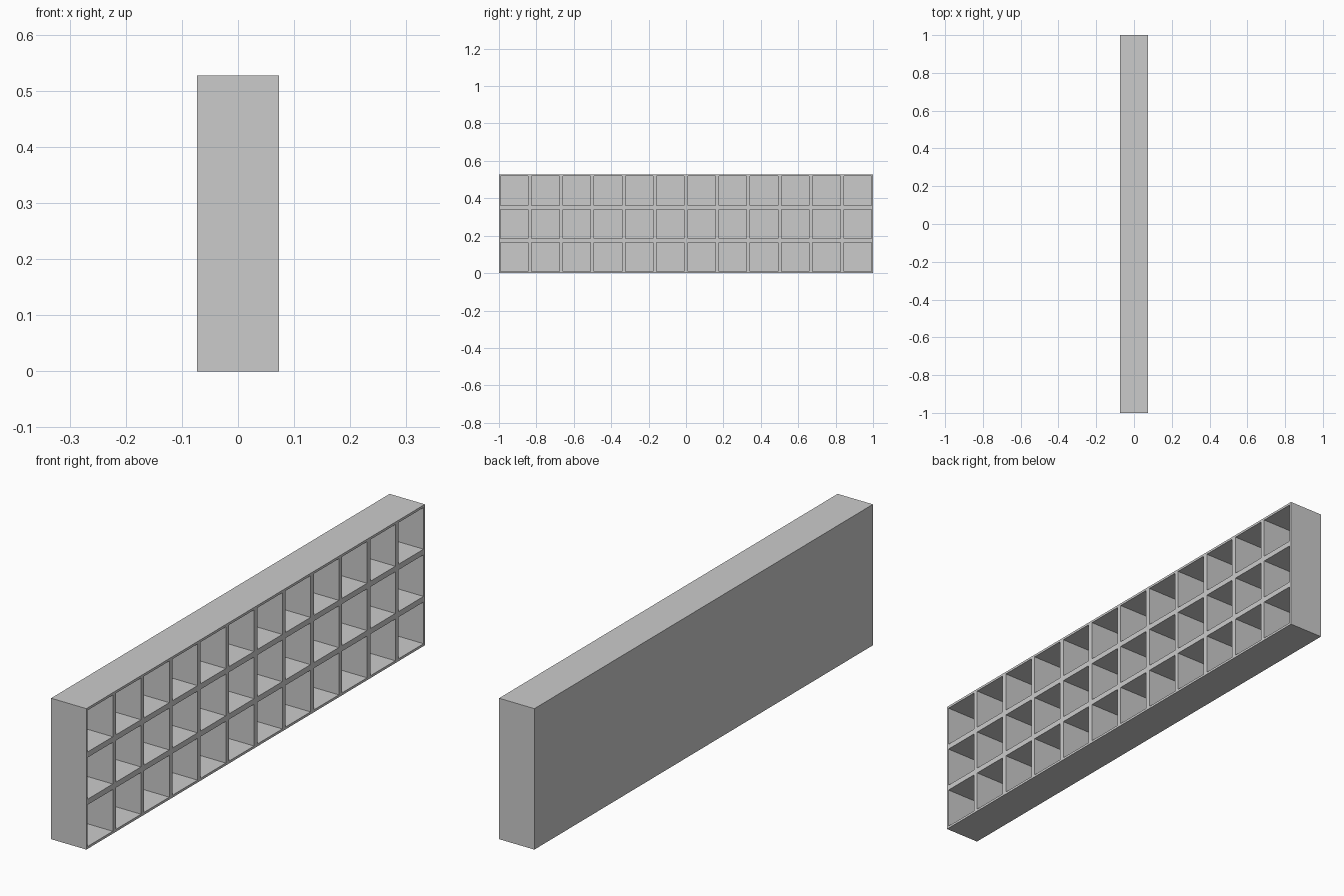
import bpy, bmesh
from mathutils import Vector

if "Cube" in bpy.data.objects:
    bpy.data.objects.remove(bpy.data.objects["Cube"])

DEPTH, LENGTH, HEIGHT = 0.146, 2.0, 0.527
BACK = 0.012                      # back panel thickness
COLS, ROWS = 12, 3


def cuts(start, total, count, margin, gap):
    """Boundaries along one axis: margin, cell, gap, cell ... margin."""
    cell = (total - 2 * margin - (count - 1) * gap) / count
    out = [start]
    for i in range(count):
        a = start + margin + i * (cell + gap)
        out += [a, a + cell]
    return out + [start + total]


ys = cuts(-LENGTH / 2, LENGTH, COLS, 0.008, 0.019)
zs = cuts(0, HEIGHT, ROWS, 0.009, 0.021)

bm = bmesh.new()

# open front: lattice of frame strips and cell faces
grid = [[bm.verts.new((DEPTH / 2, y, z)) for z in zs] for y in ys]
cells = []
for i in range(len(ys) - 1):
    for j in range(len(zs) - 1):
        f = bm.faces.new((grid[i][j], grid[i + 1][j],
                          grid[i + 1][j + 1], grid[i][j + 1]))
        if i % 2 and j % 2:
            cells.append(f)

# outer walls and closed back
rim = [e for e in bm.edges if e.is_boundary]
res = bmesh.ops.extrude_edge_only(bm, edges=rim)["geom"]
bmesh.ops.translate(bm, vec=Vector((-DEPTH, 0, 0)),
                    verts=[g for g in res if isinstance(g, bmesh.types.BMVert)])
bmesh.ops.holes_fill(bm, edges=[e for e in bm.edges if e.is_boundary], sides=0)

# push the compartments in
res = bmesh.ops.extrude_face_region(bm, geom=cells)["geom"]
bmesh.ops.translate(bm, vec=Vector((BACK - DEPTH, 0, 0)),
                    verts=[g for g in res if isinstance(g, bmesh.types.BMVert)])
leftover = [f for f in cells if f.is_valid]
if leftover:
    bmesh.ops.delete(bm, geom=leftover, context='FACES_ONLY')
bmesh.ops.recalc_face_normals(bm, faces=bm.faces[:])

mesh = bpy.data.meshes.new("compartment_shelf")
bm.to_mesh(mesh)
bm.free()
shelf = bpy.data.objects.new("compartment_shelf", mesh)
bpy.context.collection.objects.link(shelf)
